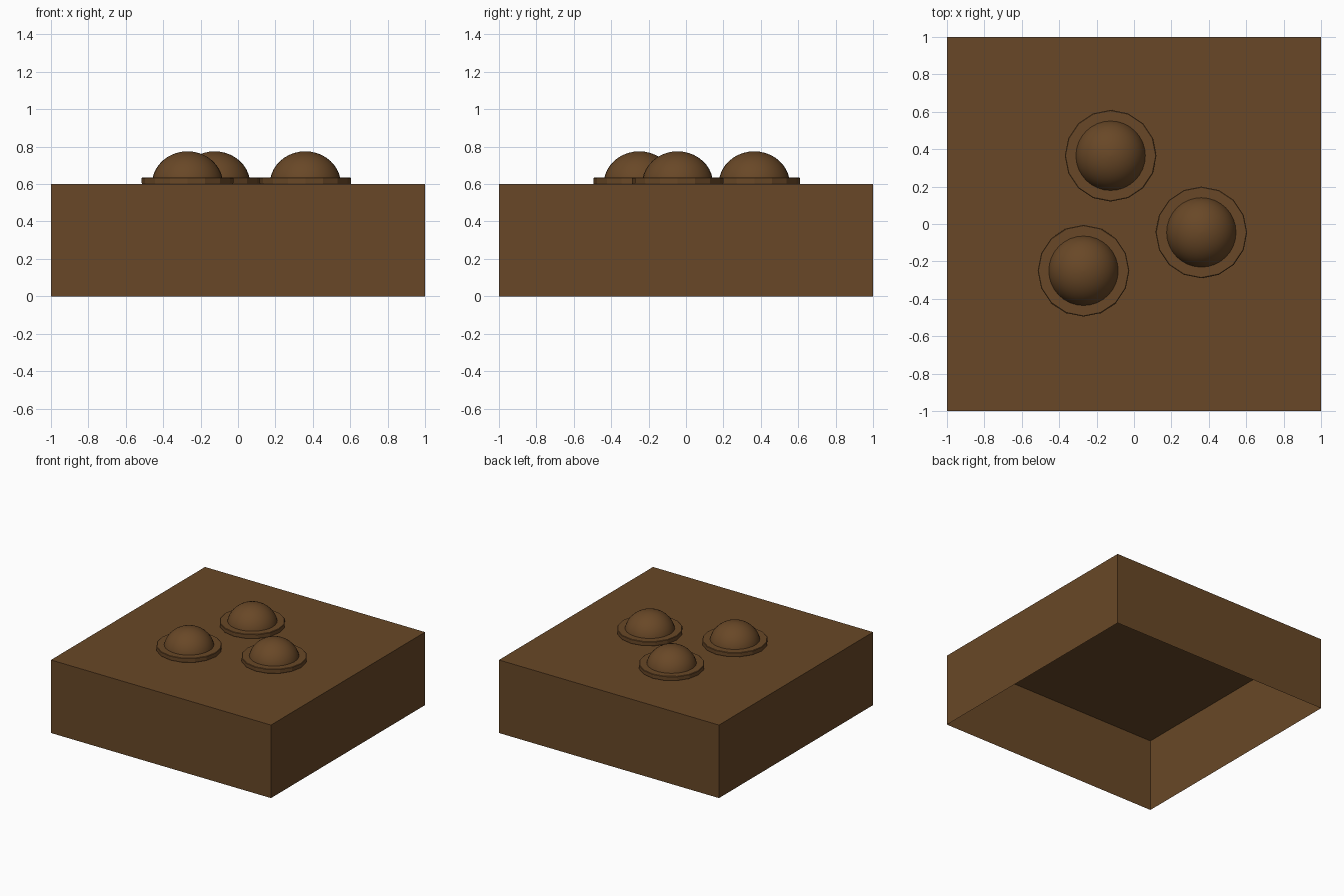
import bpy, bmesh, math
from mathutils import Matrix

if "Cube" in bpy.data.objects:
    bpy.data.objects.remove(bpy.data.objects["Cube"])

brown = bpy.data.materials.new("brown")
brown.diffuse_color = (0.14, 0.064, 0.02, 1)
brown.use_nodes = True
brown.node_tree.nodes["Principled BSDF"].inputs["Base Color"].default_value = brown.diffuse_color
TOP = 0.6


def add_object(name, bm, location=(0, 0, 0), smooth=False):
    mesh = bpy.data.meshes.new(name)
    bm.normal_update()
    bm.to_mesh(mesh)
    bm.free()
    mesh.materials.append(brown)
    obj = bpy.data.objects.new(name, mesh)
    obj.location = location
    bpy.context.collection.objects.link(obj)
    if smooth:
        bpy.ops.object.select_all(action='DESELECT')
        obj.select_set(True)
        bpy.context.view_layer.objects.active = obj
        bpy.ops.object.shade_smooth_by_angle(angle=math.radians(30))
    return obj


def lathe(profile, sides):
    """Spin (radius, z) points about z; both ends are closed."""
    bm = bmesh.new()
    rings = []
    for r, z in profile:
        rings.append([bm.verts.new((r * math.cos(2 * math.pi * i / sides),
                                    r * math.sin(2 * math.pi * i / sides), z))
                      for i in range(sides)])
    for a, b in zip(rings, rings[1:]):
        for i in range(sides):
            j = (i + 1) % sides
            bm.faces.new((a[i], a[j], b[j], b[i]))
    bm.faces.new(rings[0][::-1])
    bm.faces.new(rings[-1])
    bmesh.ops.remove_doubles(bm, verts=bm.verts, dist=1e-5)
    return bm


# Block: thin-walled box, open underneath
bm = bmesh.new()
bmesh.ops.create_cube(bm, size=1, matrix=Matrix.Translation((0, 0, TOP / 2))
                      @ Matrix.Diagonal((2, 2, TOP, 1)))
bottom = [f for f in bm.faces if f.normal.z < -0.5]
bmesh.ops.delete(bm, geom=bottom, context='FACES_ONLY')
add_object("open_block", bm)

# Three studs: low-poly collar plus smooth dome
collar = [(0.243, 0), (0.245, 0.006), (0.245, 0.032), (0.241, 0.035)]
arc = [math.pi / 2 * i / 10 for i in range(10)]
dome = [(0.19 * math.cos(a), 0.175 * math.sin(a)) for a in arc] + [(0.004, 0.175)]
for i, (x, y) in enumerate([(-0.27, -0.25), (-0.125, 0.365), (0.36, -0.045)], 1):
    add_object(f"stud_collar_{i}", lathe(collar, 16), (x, y, TOP))
    add_object(f"stud_dome_{i}", lathe(dome, 32), (x, y, TOP), smooth=True)
